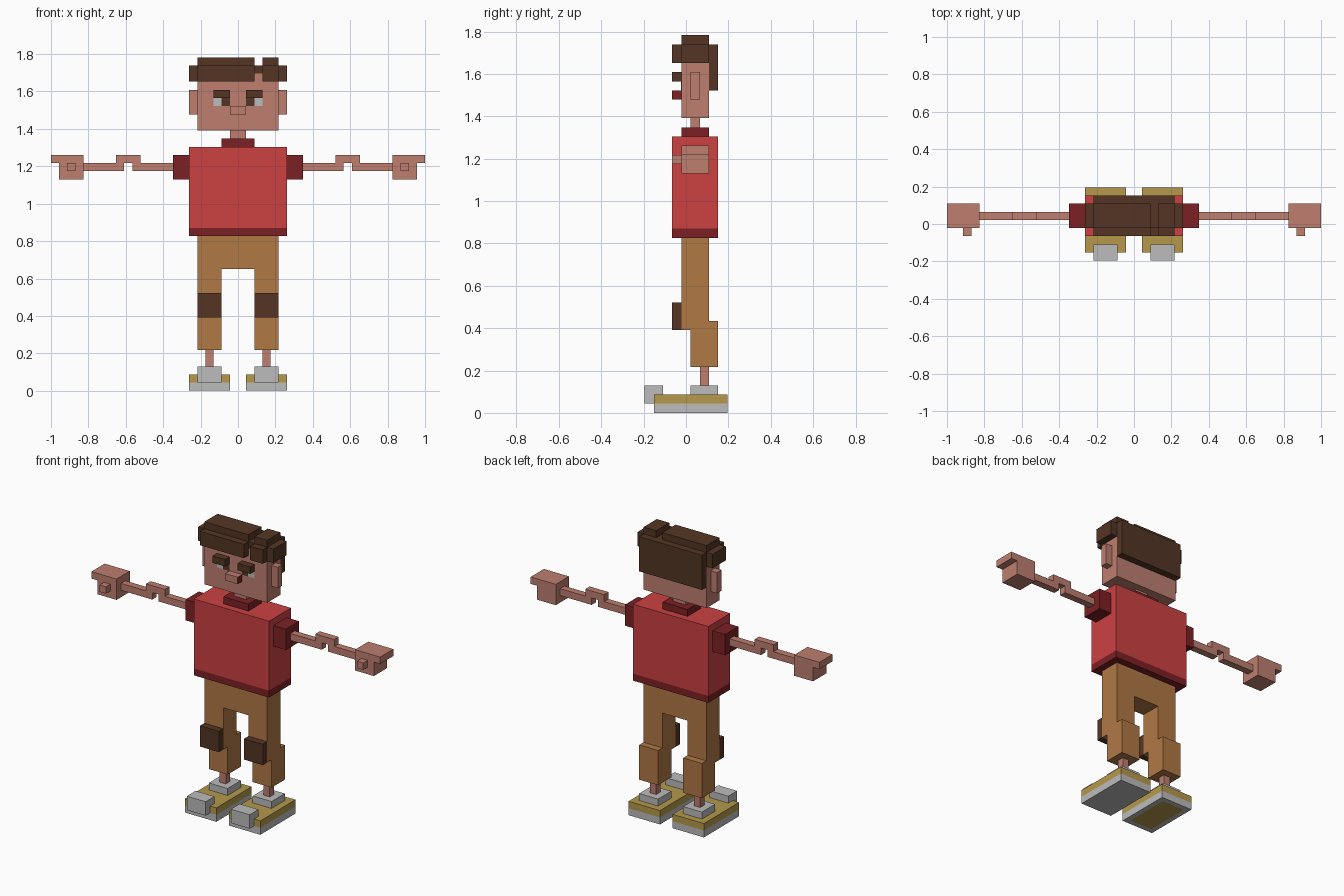
import bpy
import bmesh
from mathutils import Vector

UNIT = 2 / 46  # one block of the model

default_cube = bpy.data.objects.get("Cube")
if default_cube:
    bpy.data.objects.remove(default_cube, do_unlink=True)


def make_material(name, red, green, blue):
    """Flat material from display colour values."""
    linear = [((c / 255 + 0.055) / 1.055) ** 2.4 for c in (red, green, blue)]
    mat = bpy.data.materials.new(name)
    mat.use_nodes = True
    mat.diffuse_color = (*linear, 1)
    shader = next(n for n in mat.node_tree.nodes if n.type == "BSDF_PRINCIPLED")
    shader.inputs["Base Color"].default_value = (*linear, 1)
    return mat


skin = make_material("skin", 190, 126, 111)
shirt_red = make_material("shirt_red", 204, 65, 66)
dark_red = make_material("dark_red", 124, 32, 36)
dark_brown = make_material("dark_brown", 84, 53, 36)
trouser_tan = make_material("trouser_tan", 177, 120, 69)
light_grey = make_material("light_grey", 188, 188, 188)
shoe_ochre = make_material("shoe_ochre", 181, 153, 76)


def finish(name, bm, *materials):
    bmesh.ops.recalc_face_normals(bm, faces=bm.faces)
    mesh = bpy.data.meshes.new(name)
    bm.to_mesh(mesh)
    bm.free()
    for mat in materials:
        mesh.materials.append(mat)
    obj = bpy.data.objects.new(name, mesh)
    bpy.context.collection.objects.link(obj)
    return obj


def box_mesh(x, y, z):
    """Box from block ranges along each axis."""
    bm = bmesh.new()
    bmesh.ops.create_cube(bm, size=1)
    for vert in bm.verts:
        vert.co = Vector([(lo + (hi - lo) * (c + 0.5)) * UNIT
                          for c, (lo, hi) in zip(vert.co, (x, y, z))])
    return bm


def box(name, mat, x, y, z):
    return finish(name, box_mesh(x, y, z), mat)


def prism(name, mat, points, depth):
    """Outline of 3D block points, extruded along the depth vector."""
    bm = bmesh.new()
    face = bm.faces.new([bm.verts.new(Vector(p) * UNIT) for p in points])
    new = bmesh.ops.extrude_face_region(bm, geom=[face])["geom"]
    bmesh.ops.translate(bm, vec=Vector(depth) * UNIT,
                        verts=[g for g in new if isinstance(g, bmesh.types.BMVert)])
    return finish(name, bm, mat)


# Common depth ranges
body = (-0.5, 2.5)
front_layer = (-1.5, -0.5)
torso_depth = (-1.5, 3.5)
middle = (0.5, 1.5)

# Torso, hips and neck
box("shirt", shirt_red, (-6, 6), torso_depth, (20, 30))
box("shirt_hem", dark_red, (-6, 6), torso_depth, (19, 20))
box("collar", dark_red, (-2, 2), body, (30, 31))
box("neck", skin, (-1, 1), middle, (31, 32))
box("hips", trouser_tan, (-5, 5), body, (15, 19))

# Head and nose, with the nose darker on its sides
box("head", skin, (-5, 5), body, (32, 39))
nose_mesh = box_mesh((-1, 1), front_layer, (34, 35))
nose_mesh.normal_update()
for face in nose_mesh.faces:
    face.material_index = int(abs(face.normal.x) > 0.5)
finish("nose", nose_mesh, skin, dark_red)

# Hair, parted on the left
box("hair_cap", dark_brown, (-5, 5), body, (39, 40))
box("hair_back", dark_brown, (-5, 5), (2.5, 3.5), (35, 40))
for part, span in (("main", (-5, 2)), ("small", (3, 5))):
    box("hair_top_" + part, dark_brown, span, body, (40, 41))
    box("hair_fringe_" + part, dark_brown, span, front_layer, (38, 40))

# Paired parts
for side, s in (("left", 1), ("right", -1)):

    def pair(name, mat, x, y, z):
        return box(side + "_" + name, mat, sorted((s * x[0], s * x[1])), y, z)

    # Face details
    pair("hair_side", dark_brown, (5, 6), body, (38, 40))
    pair("ear", skin, (5, 6), middle, (34, 37))
    pair("eyebrow", dark_brown, (1, 3), front_layer, (36, 37))
    pair("pupil", dark_brown, (1, 2), (-0.55, -0.5), (35, 36))
    pair("eye_white", light_grey, (2, 3), (-0.55, -0.5), (35, 36))

    # Arm with an arched elbow, and hand
    pair("sleeve", dark_red, (6, 8), body, (26, 29))
    arm = [(8, 27), (13, 27), (13, 28), (14, 28), (14, 27), (19, 27),
           (19, 28), (15, 28), (15, 29), (12, 29), (12, 28), (8, 28)]
    prism(side + "_arm", skin, [(s * x, 0.5, z) for x, z in arm], (0, 1, 0))
    hand = [(19, 26), (22, 26), (22, 28), (23, 28), (23, 29), (19, 29)]
    prism(side + "_hand", skin, [(s * x, -0.5, z) for x, z in hand], (0, 3, 0))
    pair("thumb", skin, (20, 21), front_layer, (27, 28))

    # Trouser leg stepped back below the knee
    leg = [(0.5, 5), (3.5, 5), (3.5, 10), (2.5, 10), (2.5, 15),
           (-0.5, 15), (-0.5, 9), (0.5, 9)]
    prism(side + "_trouser_leg", trouser_tan,
          [(s * 2, y, z) for y, z in leg], (s * 3, 0, 0))
    pair("knee_pad", dark_brown, (2, 5), front_layer, (9, 12))
    pair("ankle", skin, (3, 4), (1.5, 2.5), (3, 5))

    # Shoe
    pair("shoe_cuff", light_grey, (2, 5), (0.5, 3.5), (2, 3))
    pair("shoe_upper", shoe_ochre, (1, 6), (-3.5, 4.5), (1, 2))
    pair("shoe_toe", light_grey, (2, 5), (-4.5, -2.5), (1, 3))
    sole = box_mesh(sorted((s, s * 6)), (-3.5, 4.5), (0, 1))
    if side == "right":
        # Coloured panel inset under this sole
        sole.normal_update()
        under = min(sole.faces, key=lambda f: f.calc_center_median().z)
        bmesh.ops.inset_region(sole, faces=[under], thickness=UNIT)
        under.material_index = 1
    finish(side + "_shoe_sole", sole, light_grey, shoe_ochre)
